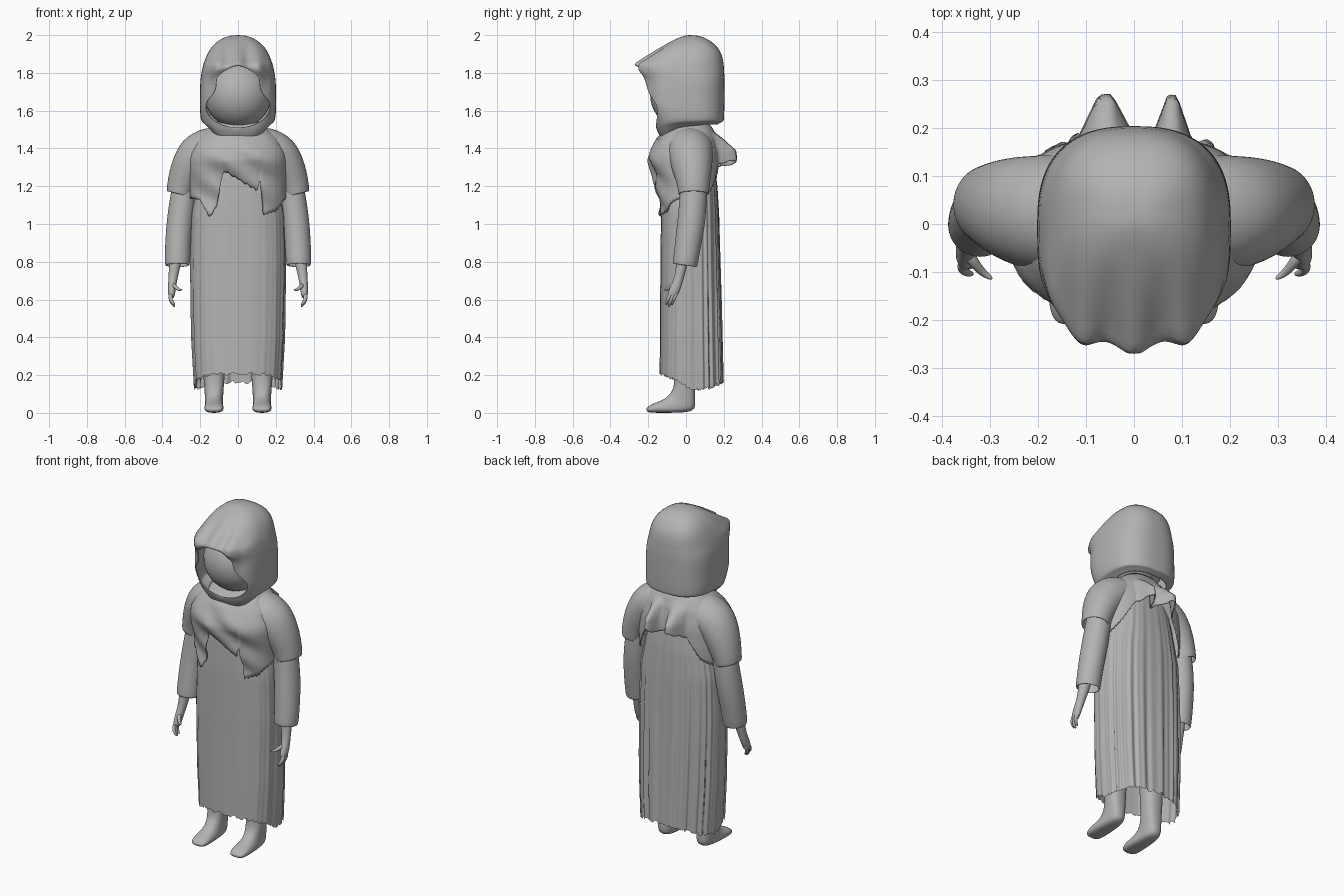
import bpy, bmesh, math, random
from mathutils import Vector

random.seed(4)
if "Cube" in bpy.data.objects:
    bpy.data.objects.remove(bpy.data.objects["Cube"], do_unlink=True)

GREY = (0.45, 0.45, 0.45, 1)
mat = bpy.data.materials.new("plain grey")
mat.use_nodes = True
mat.diffuse_color = GREY
bsdf = mat.node_tree.nodes["Principled BSDF"]
bsdf.inputs["Base Color"].default_value = GREY


def build(name, rows, closed=True, caps="", mirror=False, subsurf=0, thick=0):
    """Skin a list of equal-length point rows into a smooth object."""
    bm = bmesh.new()
    grid = [[bm.verts.new(p) for p in row] for row in rows]
    n = len(grid[0])
    for a, b in zip(grid, grid[1:]):
        for j in range(n if closed else n - 1):
            k = (j + 1) % n
            bm.faces.new((a[j], a[k], b[k], b[j]))
    if "start" in caps:
        bm.faces.new(grid[0])
    if "end" in caps:
        bm.faces.new(grid[-1])
    bmesh.ops.remove_doubles(bm, verts=bm.verts, dist=0.0002)
    bmesh.ops.recalc_face_normals(bm, faces=bm.faces)
    me = bpy.data.meshes.new(name)
    bm.to_mesh(me)
    bm.free()
    me.shade_smooth()
    me.materials.append(mat)
    ob = bpy.data.objects.new(name, me)
    bpy.context.collection.objects.link(ob)
    if mirror:
        ob.modifiers.new("Mirror", "MIRROR")
    if thick:
        sol = ob.modifiers.new("Solidify", "SOLIDIFY")
        sol.thickness = thick
        sol.offset = -1
    if subsurf:
        sub = ob.modifiers.new("Subdivision", "SUBSURF")
        sub.levels = sub.render_levels = subsurf


def lerp(table, k):
    """Interpolate the rows of a table on its first column."""
    table = sorted(table)
    if k <= table[0][0]:
        return table[0][1:]
    for a, b in zip(table, table[1:]):
        if k <= b[0]:
            f = (k - a[0]) / (b[0] - a[0])
            return tuple(p + (q - p) * f for p, q in zip(a[1:], b[1:]))
    return table[-1][1:]


def spow(v, p):
    return math.copysign(abs(v) ** p, v)


def oval(t, w, yf, yb, p):
    """Point on a rounded-box outline; t = 0 is the front."""
    mid, d = (yf + yb) / 2, (yb - yf) / 2
    return w * spow(math.sin(t), p), mid - d * spow(math.cos(t), p)


def tube(name, path, sides=16, **kw):
    """Loft ovals along a path of (x, y, z, width radius, depth radius)."""
    pts = [Vector(p[:3]) for p in path]
    rows = []
    for i, p in enumerate(path):
        tan = (pts[min(i + 1, len(pts) - 1)] - pts[max(i - 1, 0)]).normalized()
        u = tan.cross(Vector((0, 1, 0))).normalized()
        v = tan.cross(u)
        rows.append([pts[i] + u * p[3] * math.cos(a) + v * p[4] * math.sin(a)
                     for a in (math.tau * j / sides for j in range(sides))])
    build(name, rows, mirror=True, subsurf=2, **kw)


# Hood: height, front y, back y, half width, half width of the face opening
HOOD = [(1.44, -.122, .165, .15, 0), (1.475, -.145, .187, .172, 0), (1.505, -.158, .196, .186, 0),
        (1.52, -.164, .2, .192, .09), (1.56, -.178, .202, .2, .15), (1.615, -.2, .203, .202, .177),
        (1.655, -.208, .204, .202, .165), (1.69, -.213, .204, .202, .126), (1.73, -.216, .204, .201, .112),
        (1.775, -.226, .204, .198, .117), (1.798, -.245, .203, .194, .085), (1.82, -.258, .201, .19, .055),
        (1.845, -.262, .2, .184, 0), (1.862, -.234, .197, .178, 0), (1.90, -.182, .19, .163, 0),
        (1.94, -.122, .166, .14, 0), (1.97, -.074, .13, .106, 0), (1.99, -.03, .09, .068, 0),
        (2.0, .0, .055, .03, 0)]
ROUNDNESS = [(1.66, .58), (1.76, .68), (1.84, .74), (1.9, .8)]
rows = []
for z, yf, yb, w, gap in HOOD:
    pf = lerp(ROUNDNESS, z)[0]
    start = math.asin((gap / w) ** (1 / pf))
    brow = max(0, 1 - (z - 1.82) / .15 if z > 1.82 else 1 - (1.82 - z) / .12)
    low = min(1, max(0, (1.55 - z) / .1))
    row = []
    for j in range(97):
        # columns crowd towards the face
        s = j / 96
        s -= .85 * math.sin(math.tau * s) / math.tau
        t = start + (math.tau - 2 * start) * s
        front = math.cos(t) > 0
        x, y = oval(t, w, yf, yb, pf if front else .78)
        if front:
            # drooping folds along the brow
            fade = max(0, 1 - (abs(x) / .17) ** 4)
            y -= .026 * brow * fade * math.cos(math.tau * x / .112)
        # hem is lower under the chin
        lift = .085 * low * (1 - ((1 + math.cos(t)) / 2) ** 3)
        row.append((x, y, z + lift))
    rows.append(row)
build("hood", rows, closed=False, caps="end", subsurf=1, thick=.005)

# Head inside the hood
rows = []
for i in range(1, 20):
    a = math.pi * i / 20
    r = math.sin(a)
    rows.append([(.178 * r * math.cos(b), -.02 + .17 * r * math.sin(b), 1.685 - .178 * math.cos(a))
                 for b in (math.tau * j / 32 for j in range(32))])
build("head", rows, caps="start end")
build("neck", [[(.09 * math.cos(b), .02 + .08 * math.sin(b), z)
                for b in (math.tau * j / 24 for j in range(24))] for z in (1.4, 1.6)])

# Robe with pleats and a frayed hem: height, half width, front y, back y
ROBE = [(1.5, .1, -.06, .1), (1.4, .18, -.11, .14), (1.2, .215, -.125, .165),
        (1.05, .245, -.132, .173), (.8, .252, -.135, .178), (.4, .245, -.137, .187), (.13, .23, -.14, .194)]
N = 200
hems = []
for j in range(N):
    c = math.cos(math.tau * j / N)
    rise = .085 * max(0, c) ** .6 + .04 * max(0, -c) ** 2
    hems.append(.12 + rise + random.uniform(-.006, .012))
rows = []
for i in range(41):
    s = i / 40
    row = []
    for j in range(N):
        t = math.tau * j / N
        z = 1.5 + (hems[j] - 1.5) * s
        x, y = oval(t, *lerp(ROBE, z), .78)
        fold = math.sin(22 * t + 2 * math.sin(3 * t) + .8 * s) * .6 + math.sin(37 * t + 1.5 * s) * .4
        back = .15 + .85 * ((1 - math.cos(t)) / 2) ** 1.5
        k = 1 + .045 * fold * back * min(1, s * 1.4)
        row.append((x * k, y * k, z))
    rows.append(row)
build("robe", rows)

# Torn cape: height, half width, front y, back y, then hem height along x
CAPE = [(1.55, .1, -.07, .11), (1.5, .165, -.11, .145), (1.45, .22, -.155, .165), (1.38, .256, -.192, .18),
        (1.34, .263, -.2, .185), (1.25, .263, -.17, .185), (1.15, .256, -.157, .183), (1.04, .25, -.15, .18)]
FRONT_HEM = [(-.25, 1.14), (-.2, 1.13), (-.15, 1.035), (-.11, 1.1), (-.09, 1.21), (-.07, 1.28),
             (0, 1.235), (.1, 1.175), (.112, 1.24), (.135, 1.05), (.2, 1.07), (.25, 1.14)]
BACK_HEM = [(-.25, 1.13), (-.19, 1.18), (-.12, 1.3), (-.06, 1.35), (0, 1.33), (.04, 1.3),
            (.08, 1.34), (.13, 1.31), (.19, 1.2), (.25, 1.11)]
rows = []
for i in range(23):
    s = i / 22
    row = []
    for j in range(N):
        t = math.tau * j / N
        front = math.cos(t) > 0
        xr = .25 * spow(math.sin(t), .8)
        hem = lerp(FRONT_HEM if front else BACK_HEM, xr)[0]
        hem += .005 * math.sin(j * 1.9)
        z = 1.55 + (hem - 1.55) * s
        x, y = oval(t, *lerp(CAPE, z), .8)
        if front:
            # slanting folds across the chest
            y += .012 * math.sin(38 * (x * .7 + z)) * s * abs(math.cos(t))
        else:
            # two flaps standing off the back
            flap = max(0, 1 - abs(x + .06) / .06) + max(0, 1 - abs(x - .08) / .042)
            y += .088 * min(1, flap * 1.3) * min(1, max(0, (1.49 - z) / .1))
        row.append((x, y, z))
    rows.append(row)
build("cape", rows, thick=.006)

# Wide short sleeves over long sleeves
tube("short_sleeve", [(.06, .02, 1.41, .1, .11), (.145, .02, 1.405, .118, .128),
                      (.217, .024, 1.368, .12, .122), (.267, .034, 1.285, .098, .106),
                      (.296, .04, 1.21, .082, .088), (.309, .04, 1.155, .073, .082)], thick=.006)
tube("long_sleeve", [(.27, .04, 1.27, .065, .07), (.288, .04, 1.16, .07, .073),
                     (.307, .03, 1.02, .072, .076), (.317, .012, .9, .07, .071),
                     (.321, -.003, .8, .069, .068), (.321, -.006, .78, .065, .065)], thick=.005)

# Bare forearms and hands
tube("forearm", [(.318, .0, .95, .04, .04), (.33, -.015, .82, .037, .034), (.343, -.035, .72, .024, .024),
                 (.35, -.052, .67, .022, .028), (.352, -.07, .63, .02, .028), (.35, -.08, .61, .012, .02)],
     caps="start end")
for i, name in enumerate(("index", "middle", "little")):
    y, drop = -.095 + .015 * i, .009 * abs(i - 1)
    tube(name + "_finger", [(.352, y + .02, .645, .012, .012), (.36, y + .004, .61, .012, .011),
                            (.352, y - .006, .582 + drop, .01, .01),
                            (.334, y - .01, .56 + drop, .005, .005)], sides=8, caps="start end")
tube("thumb", [(.347, -.06, .68, .015, .015), (.328, -.088, .664, .011, .011),
               (.312, -.104, .65, .009, .009), (.294, -.115, .652, .004, .004)], sides=8, caps="start end")

# Legs bending into feet: front y and z, back y and z, half width
LEG = [(-.07, .5, .06, .5, .062), (-.065, .25, .052, .25, .061), (-.06, .14, .046, .14, .053),
       (-.085, .1, .052, .05, .048), (-.11, .078, .046, .008, .048), (-.14, .062, -.03, .0, .05),
       (-.175, .05, -.12, .0, .053), (-.2, .034, -.18, .0, .047), (-.212, .022, -.208, .006, .03)]
rows = []
for ya, za, yb, zb, hw in LEG:
    mid = Vector((.127, (ya + yb) / 2, (za + zb) / 2))
    half = Vector((0, (ya - yb) / 2, (za - zb) / 2))
    rows.append([mid + half * spow(math.cos(a), .8) + Vector((hw * spow(math.sin(a), .8), 0, 0))
                 for a in (math.tau * j / 16 for j in range(16))])
build("leg_and_foot", rows, caps="start end", mirror=True, subsurf=2)
